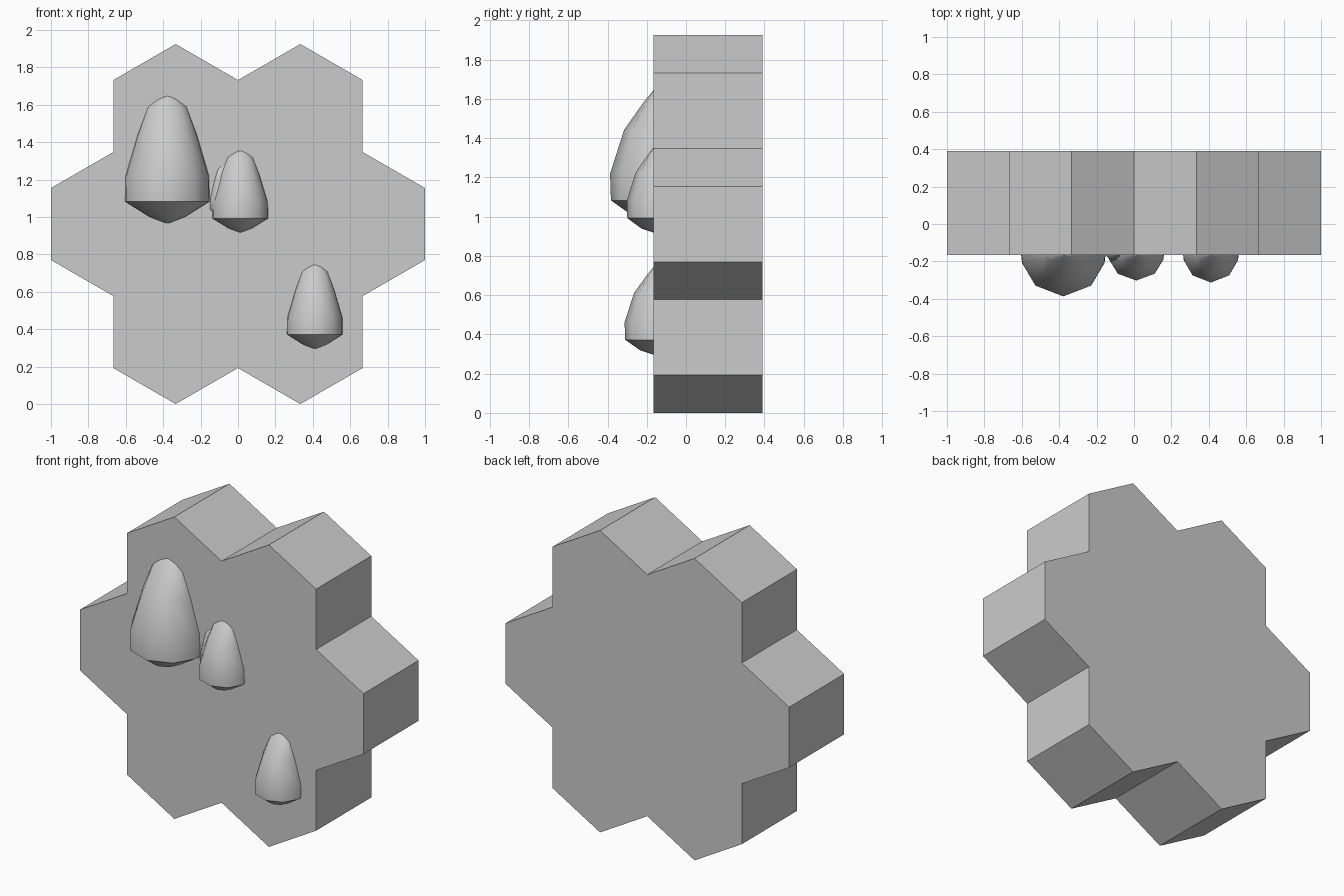
import bpy, bmesh
from math import sin, cos, radians, sqrt

if "Cube" in bpy.data.objects:
    bpy.data.objects.remove(bpy.data.objects["Cube"])

R = 1 / (1.5 * sqrt(3))      # hexagon radius: three hexagons span 2 units
CZ = 2.5 * R                 # height of the middle of the plate
FRONT, BACK = -0.165, 0.39


def make_object(name, bm):
    bmesh.ops.recalc_face_normals(bm, faces=bm.faces)
    mesh = bpy.data.meshes.new(name)
    bm.to_mesh(mesh)
    bm.free()
    ob = bpy.data.objects.new(name, mesh)
    bpy.context.collection.objects.link(ob)
    return ob


# Plate: outline of seven joined hexagons, extruded in depth
bm = bmesh.new()
outline = []
for k in range(6):
    a = radians(90 + 60 * k)
    for u, v in ((-R * sqrt(3) / 2, 2.5 * R), (0, 2 * R), (R * sqrt(3) / 2, 2.5 * R)):
        b = a - radians(90)
        p = (u * cos(b) - v * sin(b), u * sin(b) + v * cos(b))
        # the corners are shared between neighbouring sectors only at the notches
        outline.append((k, p))
pts = []
for k in range(6):
    notch = outline[3 * k + 1][1]
    left = outline[3 * k][1]
    right = outline[3 * k + 2][1]
    pts += [right, notch, left]
face = bm.faces.new([bm.verts.new((x, FRONT, CZ + z)) for x, z in pts])
ext = bmesh.ops.extrude_face_region(bm, geom=[face])
moved = [g for g in ext["geom"] if isinstance(g, bmesh.types.BMVert)]
bmesh.ops.translate(bm, verts=moved, vec=(0, BACK - FRONT, 0))
if not any(len(f.verts) == 18 and abs(f.calc_center_median().y - FRONT) < 1e-4 for f in bm.faces):
    bm.faces.new([v for v in bm.verts if abs(v.co.y - FRONT) < 1e-4])
make_object("hexagon_plate", bm)

# Pod profile: height, half width and depth, as fractions of the pod size
PROFILE = [(0, .04, .02), (.05, .42, .47), (.17, .99, .98), (.37, .98, 1),
           (.7, .69, .68), (.915, .45, .22), (.97, .23, .08), (1, .05, .01)]
ANGLES = [0, 12, 48, 90, 132, 168, 180]


def pod(name, x, z, height, width, depth):
    bm = bmesh.new()
    rings = [[bm.verts.new((x + width * w * cos(radians(a)),
                            FRONT + .003 - (depth + .003) * d * sin(radians(a)),
                            z + height * t)) for a in ANGLES]
             for t, w, d in PROFILE]
    n = len(ANGLES)
    for lo, hi in zip(rings, rings[1:]):
        for i in range(n):
            j = (i + 1) % n
            bm.faces.new((lo[i], lo[j], hi[j], hi[i]))
    bm.faces.new(rings[0])
    bm.faces.new(rings[-1])
    ob = make_object(name, bm)
    bpy.context.view_layer.objects.active = ob
    ob.select_set(True)
    bpy.ops.object.shade_smooth_by_angle(angle=radians(50))
    ob.select_set(False)


# Bulging pods on the front
pod("large_pod", -.378, .967, .68, .228, .222)
pod("middle_pod", .012, .918, .437, .15, .137)
pod("lower_pod", .411, .296, .45, .15, .148)
pod("joining_bump", -.075, .99, .29, .075, .045)
